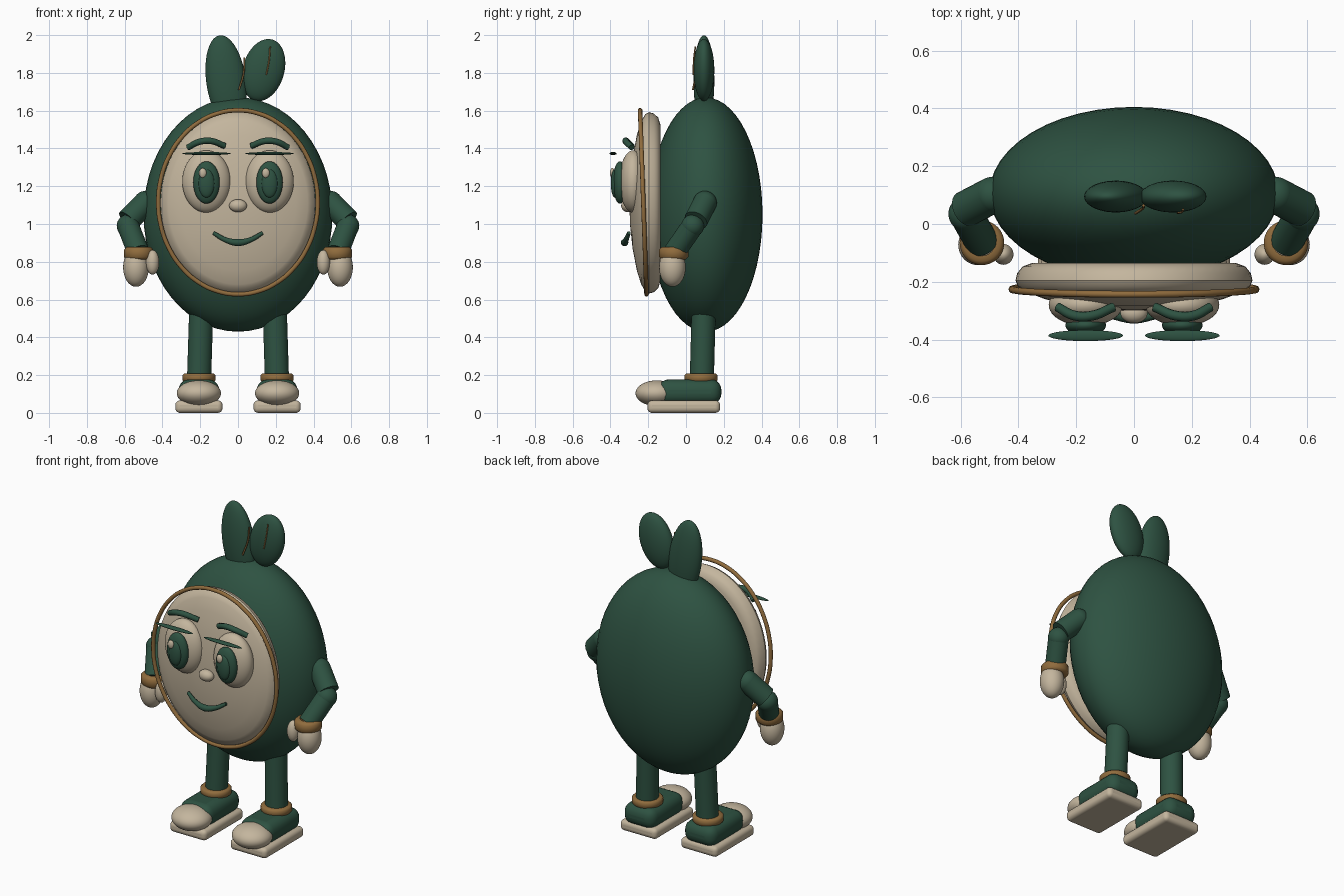
import bpy, bmesh, math
from mathutils import Vector

if "Cube" in bpy.data.objects:
    bpy.data.objects.remove(bpy.data.objects["Cube"], do_unlink=True)


def material(name, rgb):
    m = bpy.data.materials.new(name)
    m.use_nodes = True
    m.diffuse_color = (*rgb, 1)
    m.node_tree.nodes["Principled BSDF"].inputs["Base Color"].default_value = (*rgb, 1)
    return m


green = material("dark green", (0.027, 0.085, 0.054))
cream = material("warm cream", (0.55, 0.465, 0.34))
bronze = material("bronze", (0.28, 0.15, 0.047))


def finish(obj, name, mat, angle=40):
    obj.name = name
    obj.data.materials.clear()
    obj.data.materials.append(mat)
    bpy.ops.object.select_all(action="DESELECT")
    obj.select_set(True)
    bpy.context.view_layer.objects.active = obj
    bpy.ops.object.shade_smooth_by_angle(angle=math.radians(angle))
    return obj


def ellipsoid(name, loc, radii, mat, tilt=0):
    bpy.ops.mesh.primitive_uv_sphere_add(segments=48, ring_count=28, location=loc)
    obj = bpy.context.object
    obj.scale = radii
    obj.rotation_euler.y = math.radians(tilt)
    return finish(obj, name, mat)


def limb(name, start, end, radius, mat):
    a, b = Vector(start), Vector(end)
    bpy.ops.mesh.primitive_cylinder_add(vertices=32, radius=radius, depth=(b - a).length,
                                        location=(a + b) / 2)
    obj = bpy.context.object
    obj.rotation_euler = (b - a).to_track_quat("Z", "Y").to_euler()
    return finish(obj, name, mat)


def tube(name, points, radii, mat, cyclic=False):
    curve = bpy.data.curves.new(name, "CURVE")
    curve.dimensions = "3D"
    curve.bevel_depth = 1
    curve.bevel_resolution = 3
    curve.use_fill_caps = True
    spline = curve.splines.new("BEZIER")
    spline.bezier_points.add(len(points) - 1)
    spline.use_cyclic_u = cyclic
    spline.resolution_u = 6
    for p, co, r in zip(spline.bezier_points, points, radii):
        p.co, p.radius = co, r
        p.handle_left_type = p.handle_right_type = "AUTO"
    obj = bpy.data.objects.new(name, curve)
    bpy.context.collection.objects.link(obj)
    bpy.ops.object.select_all(action="DESELECT")
    obj.select_set(True)
    bpy.context.view_layer.objects.active = obj
    bpy.ops.object.convert(target="MESH")
    return finish(bpy.context.object, name, mat)


def rounded_box(name, loc, size, bevel, mat):
    bpy.ops.mesh.primitive_cube_add(size=1, location=loc)
    obj = bpy.context.object
    obj.scale = size
    bpy.ops.object.transform_apply(location=False, rotation=False, scale=True)
    mod = obj.modifiers.new("round", "BEVEL")
    mod.width, mod.segments = bevel, 5
    return finish(obj, name, mat, 60)


def lathe(name, loc, profile, scale, mat, steps=64, closed=False):
    """Spin (radius, height) points around z, then scale."""
    bm = bmesh.new()
    rings = []
    for r, h in profile:
        n = 1 if r == 0 else steps
        rings.append([bm.verts.new((r * math.cos(math.tau * i / steps),
                                    r * math.sin(math.tau * i / steps), h)) for i in range(n)])
    pairs = list(zip(rings, rings[1:])) + ([(rings[-1], rings[0])] if closed else [])
    for a, b in pairs:
        for i in range(steps):
            j = (i + 1) % steps
            quad = [a[i % len(a)], a[j % len(a)], b[j % len(b)], b[i % len(b)]]
            bm.faces.new(list(dict.fromkeys(quad)))
    bmesh.ops.recalc_face_normals(bm, faces=bm.faces)
    mesh = bpy.data.meshes.new(name)
    bm.to_mesh(mesh)
    bm.free()
    obj = bpy.data.objects.new(name, mesh)
    bpy.context.collection.objects.link(obj)
    obj.location, obj.scale = loc, scale
    return finish(obj, name, mat, 60)


def cuff(name, loc, inner, outer, half, mat):
    e = half * 0.4
    profile = [(inner, -half), (outer - e, -half), (outer, e - half),
               (outer, half - e), (outer - e, half), (inner, half)]
    return lathe(name, loc, profile, (1, 1, 1), mat, 40, True)


# Body and head leaves
ellipsoid("body", (0, 0.105, 1.05), (0.5, 0.3, 0.62), green)
ellipsoid("right_leaf", (-0.063, 0.095, 1.757), (0.105, 0.055, 0.244), green, -8)
ellipsoid("left_leaf", (0.135, 0.095, 1.815), (0.11, 0.055, 0.168), green, 16)
tube("outer_leaf_vein", [(0.17, 0.05, 1.94), (0.165, 0.041, 1.87), (0.15, 0.039, 1.79)],
     [0.004] * 3, bronze)
tube("inner_leaf_vein", [(0.033, 0.064, 1.88), (0.03, 0.054, 1.8), (0.005, 0.037, 1.71)],
     [0.005] * 3, bronze)

# Face plate with flat back and domed front, and its hoop
face_profile = [(0, 0.135), (0.86, 0.135), (0.94, 0.147), (0.985, 0.17), (1, 0.195),
                (0.98, 0.215), (0.9, 0.237), (0.75, 0.26), (0.5, 0.283), (0.25, 0.296), (0, 0.3)]
face = lathe("face_plate", (0, 0, 1.112), face_profile, (0.41, 0.48, 1), cream)
face.rotation_euler.x = math.pi / 2
hoop = []
for i in range(24):
    t = math.tau * i / 24
    hoop.append((0.422 * math.cos(t), -0.226 - 0.017 * math.sin(t), 1.115 + 0.487 * math.sin(t)))
tube("face_hoop", hoop, [0.012] * 24, bronze, True)

# Nose and mouth
ellipsoid("nose", (0, -0.308, 1.097), (0.047, 0.035, 0.034), cream)
tube("mouth", [(-0.13, -0.302, 0.953), (-0.068, -0.317, 0.917), (0, -0.325, 0.902),
               (0.068, -0.317, 0.917), (0.13, -0.302, 0.953)],
     [0.01, 0.014, 0.02, 0.014, 0.01], green)

for s, side in ((1, "left"), (-1, "right")):
    # Eye
    x = s * 0.167
    ellipsoid(side + "_eye", (x, -0.28, 1.225), (0.128, 0.073, 0.165), cream)
    ellipsoid(side + "_iris", (x, -0.35, 1.22), (0.07, 0.037, 0.112), green)
    ellipsoid(side + "_pupil", (x, -0.376, 1.215), (0.042, 0.022, 0.075), green)
    ellipsoid(side + "_eye_glint", (x - 0.02, -0.39, 1.27), (0.02, 0.013, 0.026), cream)
    ellipsoid(side + "_eyelash", (x, -0.386, 1.373), (0.129, 0.019, 0.008), green)
    tube(side + "_eyebrow", [(s * 0.265, -0.287, 1.405), (s * 0.205, -0.317, 1.435),
                             (s * 0.145, -0.317, 1.44), (s * 0.07, -0.287, 1.413)],
         [0.016, 0.017, 0.017, 0.016], green)

    # Arm and hand
    shoulder, elbow, wrist = (s * 0.49, 0.1, 1.112), (s * 0.582, 0.052, 1.018), (s * 0.527, -0.062, 0.85)
    ellipsoid(side + "_shoulder", shoulder, (0.063,) * 3, green)
    limb(side + "_upper_arm", shoulder, elbow, 0.063, green)
    ellipsoid(side + "_elbow", (s * 0.582, 0.035, 0.99), (0.06,) * 3, green)
    limb(side + "_forearm", (s * 0.582, 0.035, 0.99), wrist, 0.058, green)
    cuff(side + "_wrist_cuff", (s * 0.526, -0.065, 0.845), 0.045, 0.077, 0.034, bronze)
    ellipsoid(side + "_hand", (s * 0.54, -0.072, 0.77), (0.068, 0.07, 0.102), cream)
    ellipsoid(side + "_thumb", (s * 0.452, -0.105, 0.797), (0.035, 0.036, 0.065), cream)

    # Leg and shoe
    x = s * 0.207
    limb(side + "_leg", (x, 0.083, 0.15), (s * 0.193, 0.095, 0.6), 0.064, green)
    cuff(side + "_ankle_cuff", (x, 0.08, 0.186), 0.055, 0.088, 0.022, bronze)
    rounded_box(side + "_shoe_upper", (x, 0.02, 0.112), (0.215, 0.335, 0.13), 0.055, green)
    ellipsoid(side + "_toe_cap", (x, -0.155, 0.104), (0.117, 0.112, 0.068), cream)
    rounded_box(side + "_sole", (x, -0.012, 0.033), (0.25, 0.385, 0.066), 0.025, cream)
